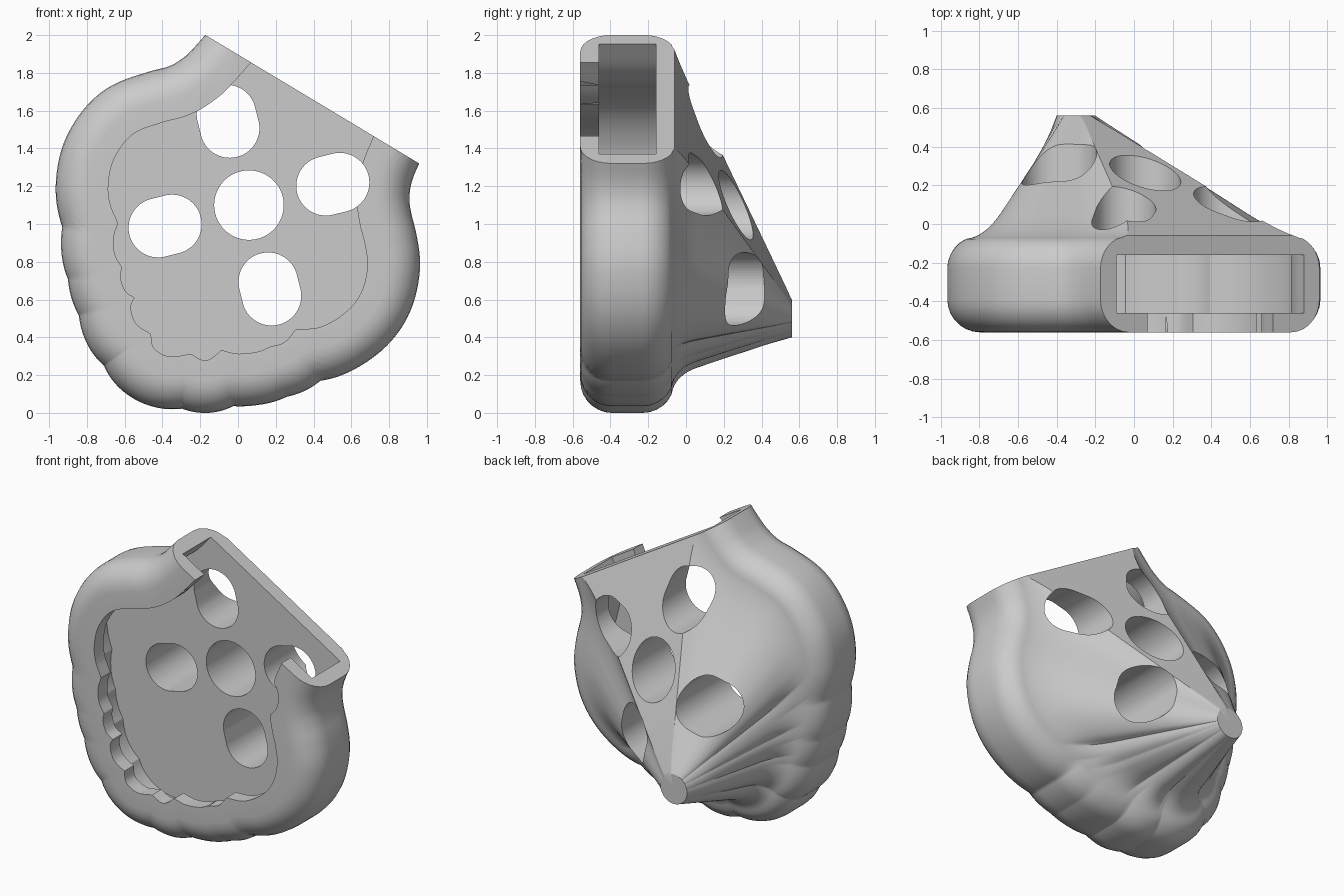
import bpy, bmesh, math
from mathutils import Vector

if "Cube" in bpy.data.objects:
    bpy.data.objects.remove(bpy.data.objects["Cube"])

TIP = Vector((-0.30, 0.50))          # centre of the blunt tip (x, z)
N2 = Vector((0.515, 0.857)).normalized()   # direction of the slanted cut
CUT = N2.dot(Vector((0.96, 1.32)))
RIM = 0.29                           # rim width around the front opening
RAYS = 600

# Front opening: scallops separated by inward cusps (x, z)
SCALLOPS = [
    [(.31, 2.11), (.08, 1.85), (-.045, 1.71), (-.12, 1.645), (-.205, 1.59), (-.296, 1.552),
     (-.40, 1.525), (-.55, 1.465), (-.645, 1.34), (-.675, 1.2), (-.66, 1.09), (-.62, 1.01)],
    [(-.62, 1.01), (-.645, .93), (-.64, .84), (-.60, .77)],
    [(-.60, .77), (-.61, .72), (-.585, .65), (-.53, .615)],
    [(-.53, .615), (-.555, .56), (-.53, .48), (-.45, .425)],
    [(-.45, .425), (-.435, .35), (-.36, .31), (-.25, .325)],
    [(-.25, .325), (-.17, .29), (-.09, .345)],
    [(-.09, .345), (0, .325), (.10, .335), (.16, .36)],
    [(.16, .36), (.24, .385), (.30, .455)],
    [(.30, .455), (.43, .465), (.56, .54), (.64, .64), (.673, .77), (.662, .88), (.635, .99),
     (.619, 1.09), (.619, 1.18), (.635, 1.28), (.668, 1.38), (.705, 1.465), (.83, 1.79)],
    [(.83, 1.79), (.31, 2.11)],
]


def spline(pts, step=0.006):
    """Catmull-Rom samples through the points."""
    p = [Vector(q) for q in pts]
    p = [2 * p[0] - p[1]] + p + [2 * p[-1] - p[-2]]
    out = []
    for a, b, c, d in zip(p, p[1:], p[2:], p[3:]):
        n = max(2, int((c - b).length / step))
        for i in range(n):
            t = i / n
            out.append(0.5 * (2 * b + (c - a) * t + (2 * a - 5 * b + 4 * c - d) * t * t
                              + (3 * b - a - 3 * c + d) * t ** 3))
    return out


CONTOUR = [(q.x - TIP.x, q.y - TIP.y) for s in SCALLOPS for q in spline(s)]


def offset_ring(d):
    """Opening contour grown outward by d, sampled on rays from the tip centre."""
    ring = []
    for k in range(RAYS):
        a = 2 * math.pi * k / RAYS
        ux, uz = math.cos(a), math.sin(a)
        best = 0
        for px, pz in CONTOUR:
            c = px * uz - pz * ux
            if -d < c < d:
                r = px * ux + pz * uz + math.sqrt(d * d - c * c)
                if r > best:
                    best = r
        ring.append(Vector((TIP.x + best * ux, TIP.y + best * uz)))
    return ring


def loft(rings, centre):
    """Closed solid from rings of (x, y, z) points with fan caps."""
    bm = bmesh.new()
    rows = [[bm.verts.new(p) for p in ring] for ring in rings]
    n = len(rows[0])
    for a, b in zip(rows, rows[1:]):
        for i in range(n):
            j = (i + 1) % n
            bm.faces.new((a[i], a[j], b[j], b[i]))
    for row in (rows[0], rows[-1]):
        m = bm.verts.new((centre.x, row[0].co.y, centre.y))
        for i in range(n):
            bm.faces.new((row[i], row[(i + 1) % n], m))
    bmesh.ops.recalc_face_normals(bm, faces=bm.faces)
    return bm


def at(ring, y):
    return [Vector((p.x, y, p.y)) for p in ring]


def to_object(bm, name):
    me = bpy.data.meshes.new(name)
    bm.to_mesh(me)
    bm.free()
    ob = bpy.data.objects.new(name, me)
    bpy.context.collection.objects.link(ob)
    return ob


# Shell body: rounded front rim, rounded back rim, fillet, cone to the tip
R = 0.17
rings = []
for i in range(8):
    a = math.pi / 2 * i / 7
    rings.append(at(offset_ring(RIM - R * (1 - math.sin(a))), -0.56 + R * (1 - math.cos(a))))
for i in range(6):
    a = math.radians(64) * i / 5
    rings.append(at(offset_ring(RIM - R * (1 - math.cos(a))), -0.23 + R * math.sin(a)))
start = rings[-1]
base = at(offset_ring(RIM - 0.2), -0.06)
tip = [Vector((TIP.x, 0.56, TIP.y)) + Vector((p.x - TIP.x, 0, p.z - TIP.y)).normalized() * 0.10
       for p in base]
S = 0.2                              # share of the cone used by the fillet
for i in range(1, 9):
    t = i / 8
    rings.append([p * (1 - t) ** 2 + b * 2 * t * (1 - t) + b.lerp(q, S) * t * t
                  for p, b, q in zip(start, base, tip)])
for i in range(1, 6):
    t = S + (1 - S) * i / 5
    rings.append([b.lerp(q, t) for b, q in zip(base, tip)])
bm = loft(rings, TIP)

# Slanted mouth plane, and the flat facet from the mouth edge to the tip
slope = (CUT - (N2.dot(TIP) + 0.102)) / 0.62
mouth = Vector((0.96, -0.06, 1.32))
for normal in (Vector((N2.x, slope, N2.y)), Vector((N2.x, 0, N2.y))):
    bmesh.ops.bisect_plane(bm, geom=bm.verts[:] + bm.edges[:] + bm.faces[:], dist=1e-5,
                           plane_co=mouth, plane_no=normal, clear_outer=True)
    bmesh.ops.holes_fill(bm, edges=[e for e in bm.edges if e.is_boundary], sides=0)
bmesh.ops.recalc_face_normals(bm, faces=bm.faces)
body = to_object(bm, "shell_body")

# Cutters: wide pocket, narrower front opening
pocket = offset_ring(RIM - 0.094)
opening = offset_ring(0.012)
cutters = [to_object(loft([at(pocket, -0.46), at(pocket, -0.16)], TIP), "pocket_cutter"),
           to_object(loft([at(opening, -0.70), at(opening, -0.30)], TIP), "opening_cutter")]

# Cutters: one round hole and four slots turned about it
HUB = Vector((0.058, 1.10))


def slot(r, near, far, angle):
    u = Vector((math.cos(angle), math.sin(angle)))
    pts = []
    for i in range(64):
        a = angle - math.pi / 2 + 2 * math.pi * (i + .5) / 64
        pts.append(HUB + u * (far if i < 32 else near) + r * Vector((math.cos(a), math.sin(a))))
    return to_object(loft([at(pts, -0.8), at(pts, 0.8)], HUB + u * (near + far) / 2),
                     "hole_cutter")


cutters.append(slot(0.184, 0, 0, 0))
cutters += [slot(0.157, 0.42, 0.495, math.radians(14 + 90 * k)) for k in range(4)]

# Carve the body
bpy.context.view_layer.objects.active = body
for c in cutters:
    c.hide_render = True
    m = body.modifiers.new("carve", 'BOOLEAN')
    m.operation = 'DIFFERENCE'
    m.solver = 'EXACT'
    m.object = c
    bpy.ops.object.modifier_apply(modifier=m.name)
for c in cutters:
    bpy.data.objects.remove(c)

bpy.ops.object.select_all(action='DESELECT')
body.select_set(True)
bpy.ops.object.shade_smooth_by_angle(angle=math.radians(30))
